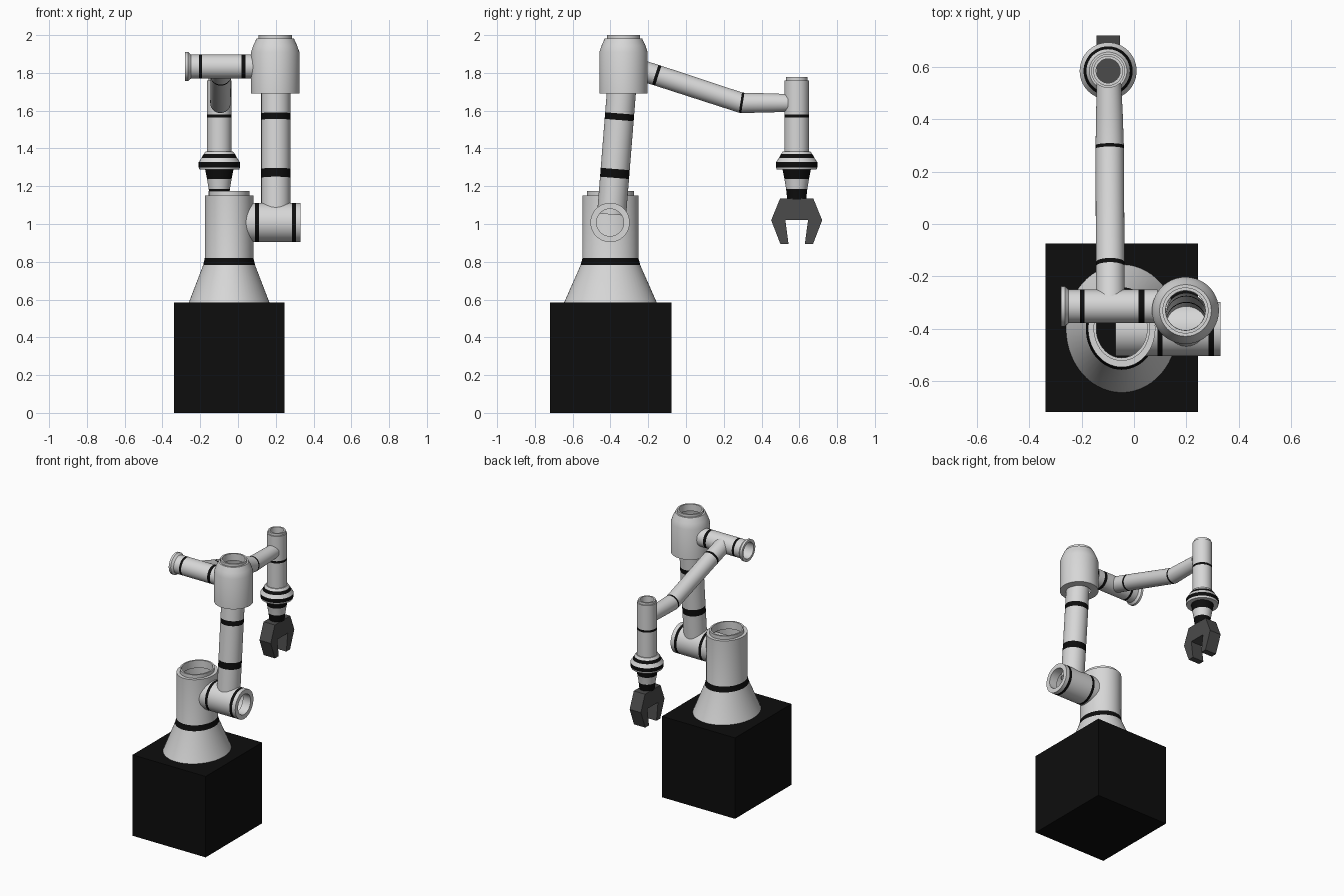
import bpy, bmesh, math
from mathutils import Vector

if "Cube" in bpy.data.objects:
    bpy.data.objects.remove(bpy.data.objects["Cube"])

SIDES = 56
WHITE, BLACK, GREY = 0, 1, 2


def make_material(name, value):
    m = bpy.data.materials.new(name)
    m.diffuse_color = (value, value, value, 1)
    m.use_nodes = True
    m.node_tree.nodes["Principled BSDF"].inputs["Base Color"].default_value = m.diffuse_color
    return m


MATS = [make_material("light_grey_shell", 0.68),
        make_material("black_trim", 0.004),
        make_material("dark_grey_gripper", 0.07)]


def finish(name, bm, smooth=True):
    me = bpy.data.meshes.new(name)
    bm.to_mesh(me)
    bm.free()
    for m in MATS:
        me.materials.append(m)
    ob = bpy.data.objects.new(name, me)
    bpy.context.collection.objects.link(ob)
    if smooth:
        bpy.ops.object.select_all(action='DESELECT')
        ob.select_set(True)
        bpy.context.view_layer.objects.active = ob
        bpy.ops.object.shade_smooth_by_angle(angle=math.radians(20))
    return ob


def loft(name, rings, sx=1.0):
    """Rings are (centre, normal, radius, colour of the wall that follows)."""
    bm = bmesh.new()
    prev, colour = None, WHITE
    for centre, normal, r, mat in rings:
        q = Vector((0, 0, 1)).rotation_difference(Vector(normal))
        loop = []
        for i in range(SIDES):
            a = 2 * math.pi * i / SIDES
            p = q @ Vector((r * math.cos(a) * sx, r * math.sin(a), 0))
            loop.append(bm.verts.new(Vector(centre) + p))
        if prev:
            for i in range(SIDES):
                j = (i + 1) % SIDES
                f = bm.faces.new((prev[i], prev[j], loop[j], loop[i]))
                f.material_index = colour
        prev, colour = loop, mat
    return finish(name, bm)


def lathe(name, origin, axis, profile, sx=1.0):
    """Profile points are (radius, distance along axis, colour)."""
    axis, origin = Vector(axis).normalized(), Vector(origin)
    return loft(name, [(origin + axis * d, axis, r, c) for r, d, c in profile], sx)


# Pedestal block
bm = bmesh.new()
bmesh.ops.create_cube(bm, size=1)
for v in bm.verts:
    v.co = (v.co.x * 0.585 - 0.047, v.co.y * 0.645 - 0.398, (v.co.z + 0.5) * 0.585)
for f in bm.faces:
    f.material_index = BLACK
finish("pedestal", bm, smooth=False)

# Flared base column with open top, slightly oval
lathe("base_column", (-0.047, -0.40, 0), (0, 0, 1), [
    (0.245, 0.585, WHITE), (0.158, 0.782, BLACK), (0.148, 0.82, WHITE),
    (0.148, 1.15, WHITE), (0.124, 1.15, WHITE), (0.124, 1.175, WHITE),
    (0.112, 1.175, WHITE), (0.112, 1.12, WHITE)], sx=0.87)

# Shoulder drum entering the column, with a recessed outer end
lathe("shoulder_joint", (0, -0.402, 1.008), (1, 0, 0), [
    (0.0, -0.07, WHITE), (0.104, -0.07, WHITE), (0.104, 0.09, BLACK),
    (0.104, 0.11, WHITE), (0.104, 0.285, BLACK), (0.104, 0.306, WHITE),
    (0.104, 0.332, WHITE), (0.072, 0.332, WHITE), (0.072, 0.27, WHITE)])

# Leaning upper arm
lathe("upper_arm", (0.2, -0.394, 1.05), (0, 0.08, 1), [
    (0.077, 0, WHITE), (0.077, 0.195, BLACK), (0.077, 0.242, WHITE),
    (0.077, 0.502, BLACK), (0.077, 0.537, WHITE), (0.077, 0.67, WHITE)])

# Elbow housing with open top
lathe("elbow_housing", (0.197, -0.331, 0), (0, 0, 1), [
    (0.075, 1.692, WHITE), (0.128, 1.692, WHITE), (0.128, 1.91, WHITE),
    (0.116, 1.945, WHITE), (0.099, 1.982, WHITE), (0.088, 1.982, WHITE),
    (0.088, 2.0, WHITE), (0.076, 2.0, WHITE), (0.076, 1.95, WHITE)])

# Sideways elbow drum with a flared open end
lathe("elbow_joint", (0, -0.315, 1.833), (-1, 0, 0), [
    (0.064, -0.09, WHITE), (0.064, -0.04, BLACK), (0.064, -0.018, WHITE),
    (0.064, 0.19, BLACK), (0.064, 0.207, WHITE), (0.064, 0.25, WHITE),
    (0.077, 0.264, WHITE), (0.077, 0.28, WHITE), (0.058, 0.28, WHITE),
    (0.058, 0.2, WHITE)])

# Forearm: sloping length, banded bend, level length
slope, level = Vector((0, 1, -0.327)).normalized(), Vector((0, 1, 0))
bend = (slope + level).normalized()
loft("forearm", [
    ((-0.091, -0.30, 1.834), slope, 0.055, WHITE),
    ((-0.091, -0.163, 1.790), slope, 0.055, BLACK),
    ((-0.091, -0.147, 1.785), slope, 0.055, WHITE),
    ((-0.093, 0.288, 1.643), bend, 0.054, BLACK),
    ((-0.093, 0.301, 1.641), bend, 0.054, WHITE),
    ((-0.094, 0.42, 1.641), level, 0.051, WHITE),
    ((-0.096, 0.54, 1.641), level, 0.047, WHITE)])

# Wrist tube, stepped flange and tapered tool mount
WRIST = (-0.099, 0.586, 0)
lathe("wrist", WRIST, (0, 0, 1), [
    (0.046, 1.72, WHITE), (0.046, 1.777, WHITE), (0.057, 1.777, WHITE),
    (0.057, 1.76, WHITE), (0.065, 1.76, WHITE), (0.065, 1.581, BLACK),
    (0.065, 1.565, WHITE), (0.065, 1.385, WHITE)])
lathe("wrist_flange", WRIST, (0, 0, 1), [
    (0.062, 1.385, WHITE), (0.072, 1.385, WHITE), (0.083, 1.37, BLACK),
    (0.094, 1.35, WHITE), (0.109, 1.327, BLACK), (0.109, 1.30, WHITE),
    (0.105, 1.288, WHITE), (0.07, 1.288, WHITE)])
lathe("tool_mount", WRIST, (0, 0, 1), [
    (0.075, 1.29, BLACK), (0.065, 1.238, WHITE), (0.056, 1.184, BLACK),
    (0.050, 1.13, WHITE)])

# Two-finger gripper: mirrored profile extruded across x
half = [(0.088, 1.135), (0.135, 1.02), (0.086, 0.893), (0.043, 0.893), (0.06, 1.02)]
outline = half + [(-y, z) for y, z in reversed(half)]
bm = bmesh.new()
face = bm.faces.new([bm.verts.new((WRIST[0] - 0.045, WRIST[1] + y, z)) for y, z in outline])
ext = bmesh.ops.extrude_face_region(bm, geom=[face])
bmesh.ops.translate(bm, vec=(0.09, 0, 0),
                    verts=[g for g in ext["geom"] if isinstance(g, bmesh.types.BMVert)])
bmesh.ops.recalc_face_normals(bm, faces=bm.faces[:])
for f in bm.faces:
    f.material_index = GREY
finish("gripper", bm, smooth=False)
